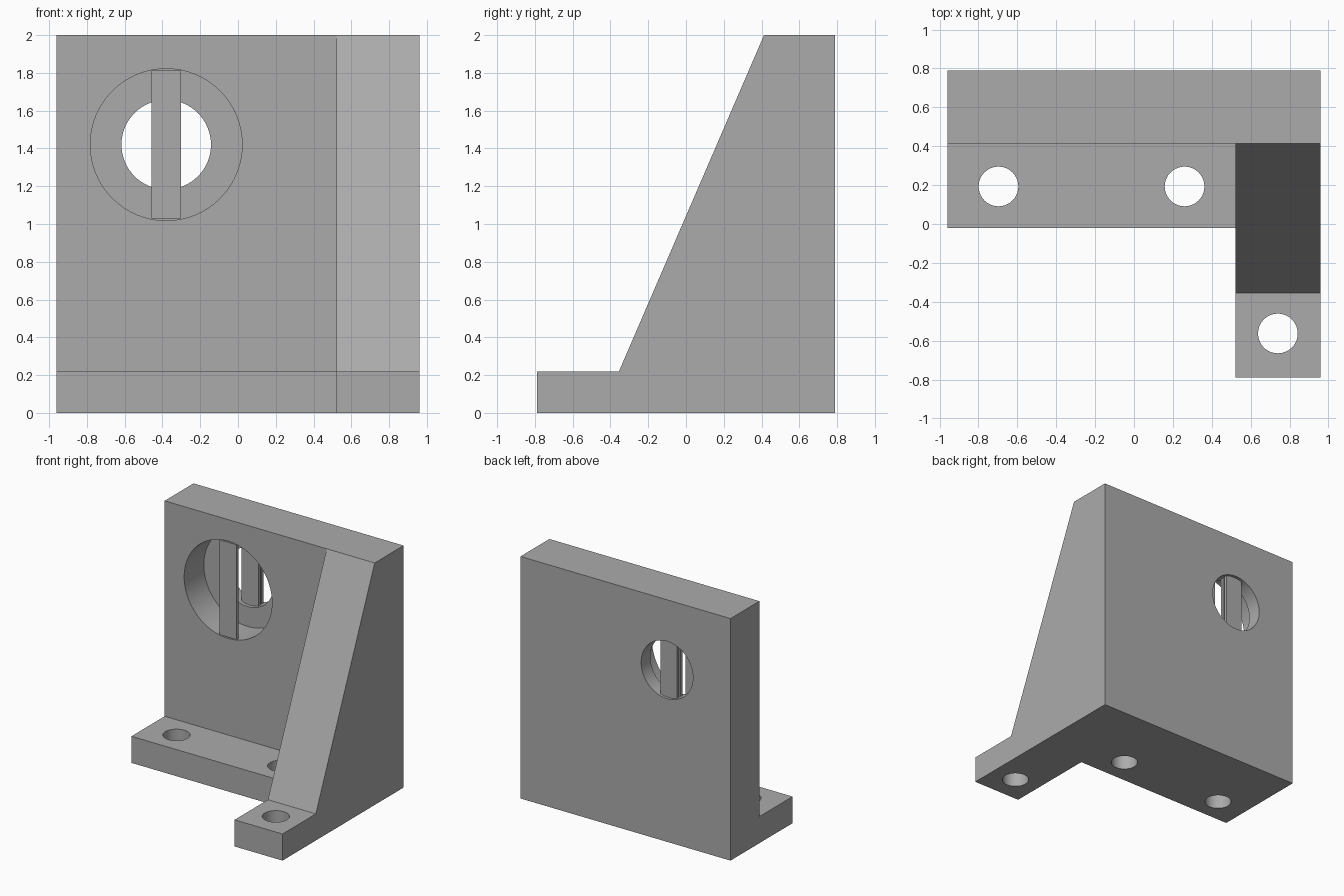
import bpy
import bmesh
from math import radians

cube = bpy.data.objects.get("Cube")
if cube:
    bpy.data.objects.remove(cube, do_unlink=True)

grey = bpy.data.materials.new("plain grey")
grey.use_nodes = True
GREY = (0.41, 0.41, 0.41, 1)
grey.diffuse_color = GREY
grey.node_tree.nodes["Principled BSDF"].inputs["Base Color"].default_value = GREY


def extrude_profile(name, points, move):
    """Solid made by sweeping a flat polygon along the given vector."""
    bm = bmesh.new()
    face = bm.faces.new([bm.verts.new(p) for p in points])
    swept = bmesh.ops.extrude_face_region(bm, geom=[face])["geom"]
    bmesh.ops.translate(bm, vec=move, verts=[v for v in swept if isinstance(v, bmesh.types.BMVert)])
    bmesh.ops.recalc_face_normals(bm, faces=bm.faces)
    mesh = bpy.data.meshes.new(name)
    bm.to_mesh(mesh)
    bm.free()
    mesh.materials.append(grey)
    obj = bpy.data.objects.new(name, mesh)
    bpy.context.collection.objects.link(obj)
    return obj


def drill(target, name, radius, depth, centre, tilt=0):
    """Cut a round hole with a hidden cylinder."""
    bpy.ops.mesh.primitive_cylinder_add(vertices=64, radius=radius, depth=depth,
                                        location=centre, rotation=(radians(tilt), 0, 0))
    cutter = bpy.context.object
    cutter.name = name
    cutter.data.materials.append(grey)
    cutter.hide_render = True
    cutter.hide_set(True)
    mod = target.modifiers.new(name, "BOOLEAN")
    mod.operation = "DIFFERENCE"
    mod.solver = "EXACT"
    mod.object = cutter


W, FRONT, WALL, BACK = 0.96, -0.79, 0.413, 0.79
LEDGE, THICK, RIB, TOP = -0.02, 0.22, 0.522, 2.0
HX, HZ = -0.38, 1.42

# Upright wall and front ledge as one L section
body = extrude_profile("wall_and_ledge",
                       [(-W, LEDGE, 0), (-W, BACK, 0), (-W, BACK, TOP),
                        (-W, WALL, TOP), (-W, WALL, THICK), (-W, LEDGE, THICK)],
                       (W + RIB, 0, 0))

# Sloped side rib with its foot, full depth
rib = extrude_profile("side_rib",
                      [(RIB, FRONT, 0), (RIB, BACK, 0), (RIB, BACK, TOP),
                       (RIB, WALL, TOP), (RIB, -0.355, THICK), (RIB, FRONT, THICK)],
                      (W - RIB, 0, 0))

# Stepped bore: wide pocket from the front, smaller hole through the back
POCKET = 0.67
drill(body, "pocket_cutter", 0.402, 0.6, (HX, POCKET - 0.3, HZ), 90)
drill(body, "bore_cutter", 0.237, 0.6, (HX, 0.7, HZ), 90)

# Bolt holes
for i, x in enumerate((-0.697, 0.26)):
    drill(body, f"ledge_hole_cutter_{i}", 0.102, 0.6, (x, 0.193, 0.1))
drill(rib, "foot_hole_cutter", 0.102, 0.6, (0.74, -0.563, 0.1))

# Upright slats across the bore; rear ones are set into the bore wall
for name, y0, y1, half in (("front_slat", 0.413, 0.44, 0.392),
                           ("middle_slat", 0.70, 0.725, 0.25),
                           ("rear_slat", 0.742, 0.767, 0.25)):
    extrude_profile(name,
                    [(HX - 0.077, y0, HZ - half), (HX + 0.077, y0, HZ - half),
                     (HX + 0.077, y0, HZ + half), (HX - 0.077, y0, HZ + half)],
                    (0, y1 - y0, 0))

# Smooth bores, sharp edges
for obj in (body, rib):
    bpy.ops.object.select_all(action="DESELECT")
    obj.select_set(True)
    bpy.context.view_layer.objects.active = obj
    for mod in list(obj.modifiers):
        bpy.ops.object.modifier_apply(modifier=mod.name)
    bpy.ops.object.shade_smooth_by_angle(angle=radians(30))
